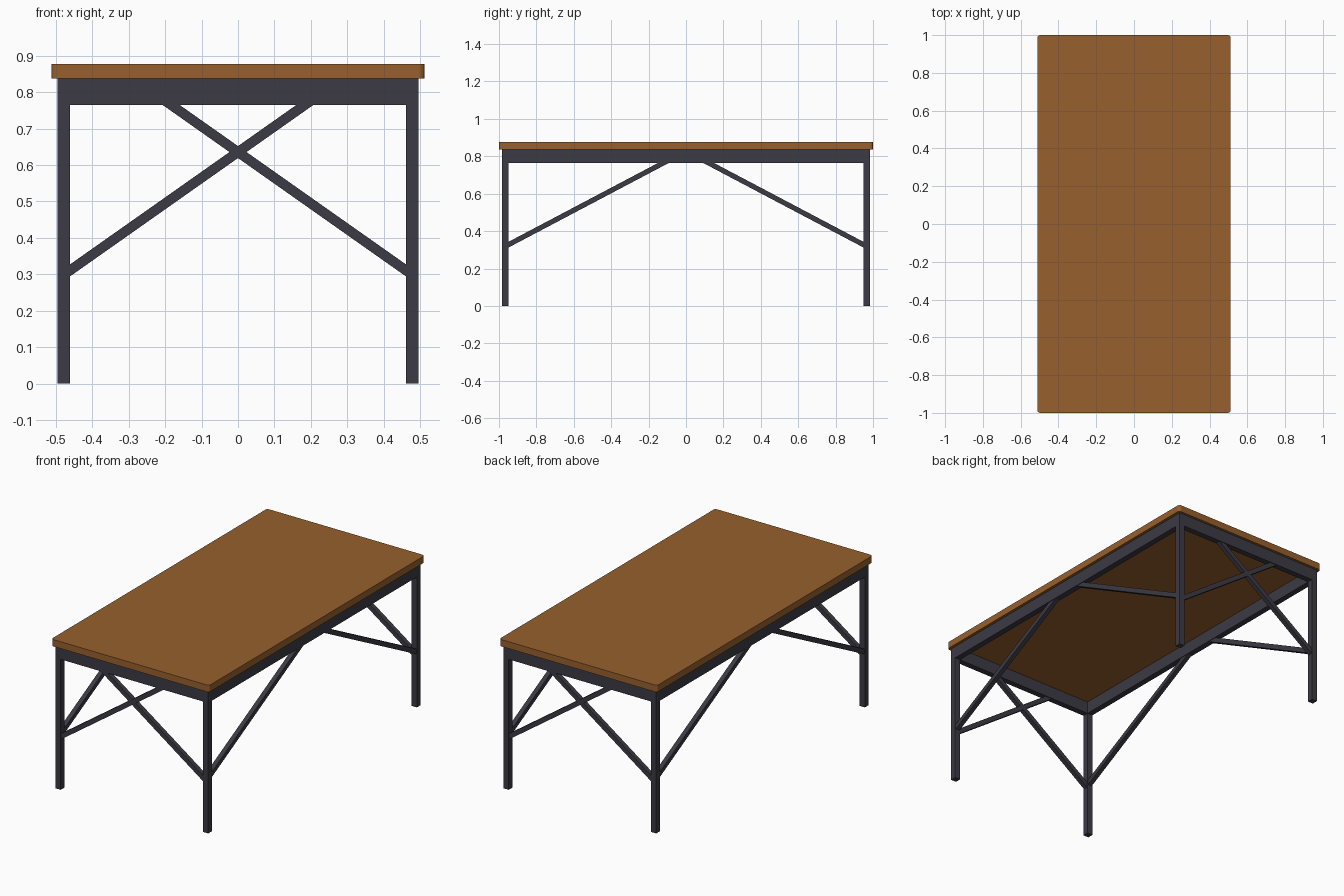
import bpy, bmesh, math
from mathutils import Vector, Matrix

if "Cube" in bpy.data.objects:
    bpy.data.objects.remove(bpy.data.objects["Cube"])


def material(name, rgb):
    m = bpy.data.materials.new(name)
    m.diffuse_color = (*rgb, 1)
    m.use_nodes = True
    m.node_tree.nodes["Principled BSDF"].inputs["Base Color"].default_value = m.diffuse_color
    return m


WOOD = material("brown_wood", (0.31, 0.117, 0.026))
STEEL = material("dark_steel", (0.045, 0.043, 0.058))


def finish(name, bm, mat):
    me = bpy.data.meshes.new(name)
    bm.to_mesh(me)
    bm.free()
    me.materials.append(mat)
    ob = bpy.data.objects.new(name, me)
    bpy.context.collection.objects.link(ob)
    return ob


def box(name, lo, hi, mat, round_corners=0):
    lo, hi = Vector(lo), Vector(hi)
    bm = bmesh.new()
    bmesh.ops.create_cube(bm, size=1, matrix=Matrix.Translation((lo + hi) / 2)
                          @ Matrix.Diagonal((*(hi - lo), 1)))
    if round_corners:
        edges = [e for e in bm.edges
                 if abs(e.verts[0].co.z - e.verts[1].co.z) > 0.01]
        bmesh.ops.bevel(bm, geom=edges, offset=round_corners, segments=4,
                        profile=0.5, affect='EDGES')
    return finish(name, bm, mat)


def bar(name, a, b, width, depth):
    """Square-cut bar from a to b, width in its vertical plane, depth sideways."""
    a, b = Vector(a), Vector(b)
    x = (b - a).normalized()
    side = x.cross(Vector((0, 0, 1))).normalized()
    up = side.cross(x)
    rot = Matrix((x, side, up)).transposed().to_4x4()
    bm = bmesh.new()
    bmesh.ops.create_cube(bm, size=1, matrix=Matrix.Translation((a + b) / 2) @ rot
                          @ Matrix.Diagonal(((b - a).length, depth, width, 1)))
    return finish(name, bm, STEEL)


TOP, RAIL = 0.837, 0.765          # underside of tabletop, underside of rails
XI, XO = 0.461, 0.496             # inner and outer leg faces across
YI, YO = 0.95, 0.985              # inner and outer leg faces along
XC, YC = (XI + XO) / 2, (YI + YO) / 2

# tabletop with slightly rounded corners
box("tabletop", (-0.512, -1, TOP), (0.512, 1, 0.877), WOOD, 0.015)

for sx, nx in ((-1, "left"), (1, "right")):
    # long rail
    xs = sorted((sx * XI, sx * XO))
    box(f"{nx}_rail", (xs[0], -YI, RAIL), (xs[1], YI, TOP), STEEL)
    for sy, ny in ((-1, "front"), (1, "back")):
        ys = sorted((sy * YI, sy * YO))
        # leg
        box(f"{ny}_{nx}_leg", (xs[0], ys[0], 0), (xs[1], ys[1], TOP), STEEL)
        # side brace rising from the leg to the long rail
        bar(f"{ny}_{nx}_side_brace", (sx * XC, sy * 0.965, 0.319),
            (sx * XC, sy * 0.072, 0.79), 0.027, 0.027)
        # end brace, crossing its mirror to form an X
        bar(f"{ny}_{nx}_end_brace", (sx * 0.472, sy * YC, 0.303),
            (-sx * 0.225, sy * YC, 0.794), 0.027, 0.027)

# short rails at both ends
for sy, ny in ((-1, "front"), (1, "back")):
    ys = sorted((sy * YI, sy * YO))
    box(f"{ny}_rail", (-XI, ys[0], RAIL), (XI, ys[1], TOP), STEEL)
